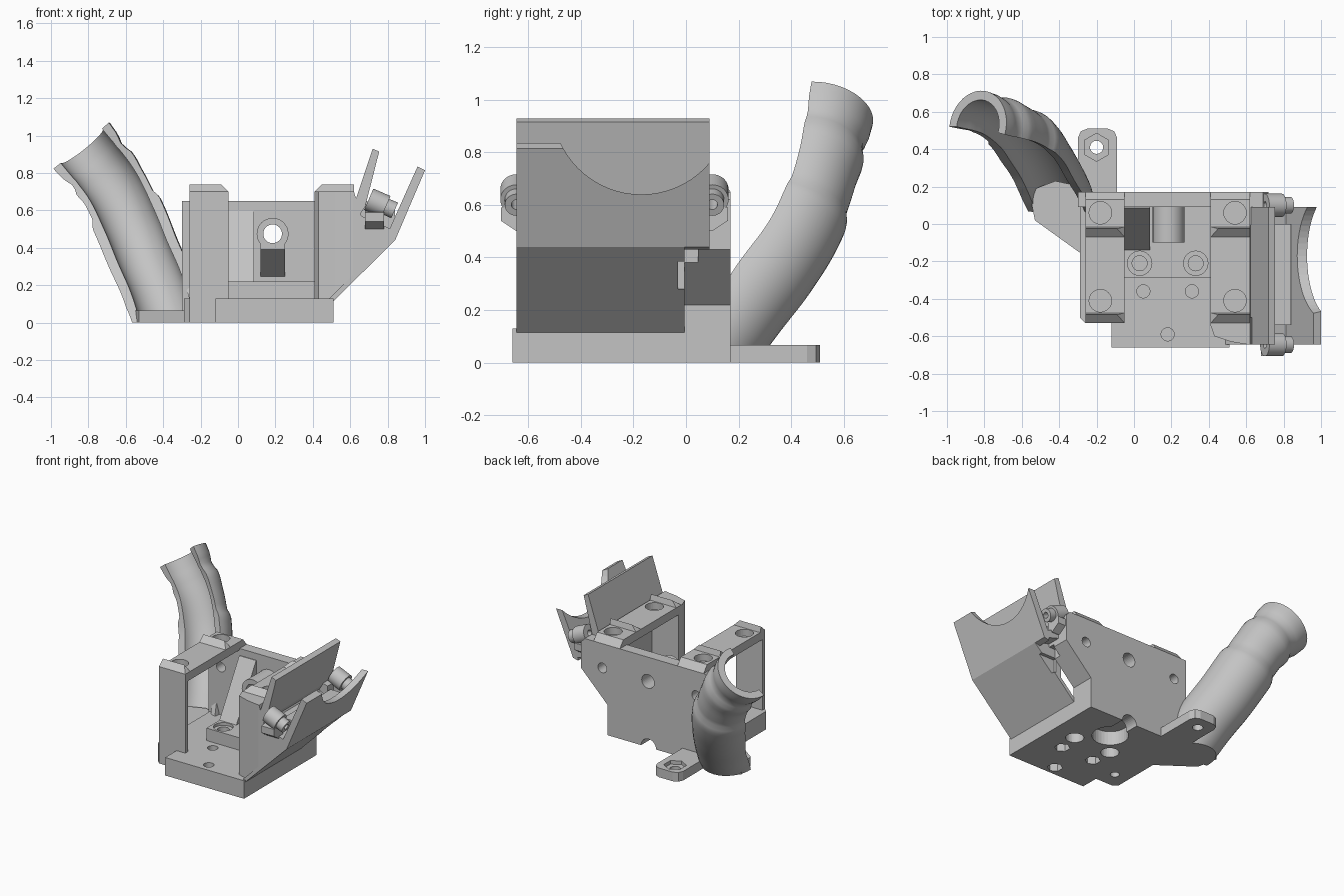
import bpy, bmesh, math
from mathutils import Vector, Matrix

if "Cube" in bpy.data.objects:
    bpy.data.objects.remove(bpy.data.objects["Cube"])

grey = bpy.data.materials.new("plain grey")
grey.use_nodes = True
COLOUR = (0.55, 0.55, 0.55, 1)
grey.diffuse_color = COLOUR
grey.node_tree.nodes["Principled BSDF"].inputs["Base Color"].default_value = COLOUR


def make(name, bm):
    bmesh.ops.recalc_face_normals(bm, faces=bm.faces)
    mesh = bpy.data.meshes.new(name)
    bm.to_mesh(mesh)
    bm.free()
    mesh.materials.append(grey)
    obj = bpy.data.objects.new(name, mesh)
    bpy.context.scene.collection.objects.link(obj)
    return obj


def prism(name, pts, axis, lo, hi):
    """Extrude a 2D outline along the given axis."""
    place = {"x": lambda a, b, c: (c, a, b),
             "y": lambda a, b, c: (a, c, b),
             "z": lambda a, b, c: (a, b, c)}[axis]
    bm = bmesh.new()
    face = bm.faces.new([bm.verts.new(place(a, b, lo)) for a, b in pts])
    ext = bmesh.ops.extrude_face_region(bm, geom=[face])["geom"]
    move = Vector(place(0, 0, hi - lo))
    bmesh.ops.translate(bm, vec=move, verts=[v for v in ext if isinstance(v, bmesh.types.BMVert)])
    return make(name, bm)


def box(name, x0, x1, y0, y1, z0, z1):
    return prism(name, [(x0, y0), (x1, y0), (x1, y1), (x0, y1)], "z", z0, z1)


def rod(name, centre, direction, r, length, sides=32):
    bm = bmesh.new()
    rot = Vector(direction).to_track_quat("Z", "Y").to_matrix().to_4x4()
    bmesh.ops.create_cone(bm, cap_ends=True, segments=sides, radius1=r, radius2=r,
                          depth=length, matrix=Matrix.Translation(centre) @ rot)
    return make(name, bm)


def cut(obj, cutters):
    for c in cutters:
        mod = obj.modifiers.new("cut", "BOOLEAN")
        mod.operation, mod.solver, mod.object = "DIFFERENCE", "EXACT", c
    bpy.context.view_layer.update()
    dg = bpy.context.evaluated_depsgraph_get()
    mesh = bpy.data.meshes.new_from_object(obj.evaluated_get(dg))
    obj.modifiers.clear()
    obj.data = mesh
    for c in cutters:
        bpy.data.objects.remove(c)


def smooth(obj):
    bpy.ops.object.select_all(action="DESELECT")
    obj.select_set(True)
    bpy.context.view_layer.objects.active = obj
    bpy.ops.object.shade_smooth_by_angle(angle=math.radians(35))


UP, BACK = (0, 0, 1), (0, 1, 0)

# Base plate with blind screw holes, nut pockets and the nozzle opening
base = prism("base_plate", [(-.29, .17), (-.29, -.5), (-.26, -.53), (-.12, -.53),
                            (-.12, -.66), (.51, -.66), (.51, .17)], "z", 0, .13)
tools = []
for x, y in [(.05, -.36), (.31, -.36), (.18, -.59)]:
    tools += [rod("cutter", (x, y, .13), UP, .035, .08),
              rod("cutter", (x, y, 0), UP, .052, .14, 6)]
tools += [rod("cutter", (x, -.21, 0), UP, .06, .16) for x in (.03, .33)]
tools += [rod("cutter", (-.18, -.41, 0), UP, .03, .1),
          rod("cutter", (.17, -.04, 0), UP, .12, .2),
          rod("cutter", (.18, .1, 0), BACK, .06, .3)]
cut(base, tools)

# Back plate
back = prism("back_plate", [(-.3, 0), (.51, 0), (.51, .22), (.72, .43), (.72, .62), (.69, .65),
                            (-.3, .65)], "y", .09, .17)
cut(back, [rod("cutter", (x, .15, .475), BACK, r, .3)
           for x, r in [(-.2, .035), (.185, .05), (.55, .035)]]
    + [rod("cutter", (.18, .1, 0), BACK, .06, .3)])

# Central block with two bored seats, slanted rib and hollow boss
block = box("centre_block", -.05, .41, -.29, .09, .125, .22)
cut(block, [rod("cutter", (x, -.21, .2), UP, .04, .4) for x in (.03, .33)]
    + [rod("cutter", (x, -.21, .22), UP, .065, .04) for x in (.03, .33)])
prism("slanted_rib", [(.1, .6), (.085, .6), (-.14, .22), (.1, .22)], "x", -.05, .085)
boss = rod("hollow_boss", (.185, 0, .475), BACK, .085, .2)
cut(boss, [rod("cutter", (.185, 0, .475), BACK, .05, .5)])
prism("boss_support", [(-.1, .42), (-.1, .39), (.1, .24), (.1, .42)], "x", .12, .25)

# Side frames: top bar with screw holes, sloped rear end and bevelled lips
for side, x0, x1, hole_x in [("right", -.26, -.05, -.18), ("left", .41, .62, .54)]:
    bar = prism(side + "_top_bar", [(-.53, .64), (-.53, .7), (.13, .7), (.17, .65),
                                    (.16, .64)], "x", x0, x1)
    cut(bar, [rod("cutter", (hole_x, y, .7), UP, .06, .1) for y in (-.41, .06)])
    inset0, inset1 = (0, .04) if side == "right" else (.04, 0)
    for y in (-.53, -.07):
        lip = prism(side + "_lip", [(y, .7), (y + .045, .74), (y + .055, .7)], "x", x0, x1)
        for v in lip.data.vertices:
            if v.co.z > .72:
                v.co.x += inset0 if v.co.x < (x0 + x1) / 2 else -inset1
box("right_front_post", -.26, -.05, -.53, -.5, 0, .7)

# Left housing: hollow, with a flared front wall
front = prism("left_front_wall", [(.41, .12), (.505, .12), (.66, .27), (.66, .57), (.62, .7),
                                  (.41, .7)], "y", -.645, -.5)
cut(front, [prism("cutter", [(.35, -.7), (.62, -.7), (.62, -.646), (.52, -.63), (.43, -.6),
                             (.405, -.53), (.35, -.53)], "z", 0, 1)])
duct = prism("left_duct", [(.48, .12), (.505, .11), (.84, .44), (.82, .5), (.66, .57),
                           (.62, .65), (.62, .26)], "y", -.645, -.005)
cut(duct, [box("cutter", .66, 1, -.03, .05, .28, .385)])
flank = prism("left_flank", [(.46, .12), (.51, .12), (.51, .22), (.72, .43), (.72, .62),
                             (.62, .65), (.62, .39), (.46, .24)], "y", -.006, .1)
cut(flank, [box("cutter", .67, 1, -.05, .045, .34, .45)])
prism("channel_floor", [(.7, .48), (.84, .44), (.82, .5), (.66, .57), (.64, .53)],
      "y", -.645, .09)
panel = prism("outer_panel", [(.8, .43), (.84, .44), (1, .815), (.96, .835), (.81, .5)],
              "y", -.645, .09)
cut(panel, [rod("cutter", (.97, -.17, .98), (1, 0, 0), .34, .26, 64)])
prism("inner_panel", [(.61, .6), (.64, .56), (.68, .62), (.755, .915), (.72, .93)],
      "y", -.645, .09)

# Pivot lugs at both ends of the channel, each with a narrower cap
TILT = (.92, 0, -.4)
for y, inner in [(-.645, -.6), (.1, .06)]:
    for name, x, z, r, length in [("pivot_lug", .745, .64, .062, .1),
                                  ("pivot_cap", .81, .612, .045, .06)]:
        part = rod(name, (x, y, z), TILT, r, length)
        cut(part, [rod("cutter", (.76, y, .635), TILT, .02, .3)])
        smooth(part)
    tip = y + (-.06 if y < 0 else .06)
    prism("lug_support", [(tip, .59), (inner, .6), (inner, .5), (y, .5), (tip, .54)],
          "x", .68, .78)
box("channel_pad", .74, .84, -.54, 0, .5, .6)

# Rear mounting tab with nut pocket
tab = prism("mounting_tab", [(-.3, .1), (-.3, .46), (-.285, .495), (-.25, .51), (-.14, .51),
                             (-.105, .495), (-.09, .46), (-.09, .1)], "z", 0, .066)
cut(tab, [rod("cutter", (-.2, .41, 0), UP, .035, .4),
          rod("cutter", (-.2, .41, .07), UP, .075, .06, 6)])

# Foot under the half pipe
prism("pipe_foot", [(-.28, -.16), (-.53, .02), (-.56, .17), (-.5, .2), (-.42, .23), (-.28, .2)],
      "z", 0, .066)

# Ribbed half pipe swept along a curved path, open to the front
PATH = [Vector(p) for p in [(-.36, .0, -.12), (-.39, .08, .06), (-.44, .19, .22),
                            (-.51, .31, .38), (-.58, .41, .55), (-.68, .48, .75),
                            (-.835, .52, .945)]]
RIBS = [(0, .17), (.25, .195), (.6, .2), (.7, .2), (.73, .18), (.82, .18), (.87, .19),
        (.91, .17), (.95, .19), (1, .195)]
BORE, OVERLAP = .145, .22


def path_at(t):
    f = min(max(t, 0), 1) * (len(PATH) - 1)
    i = min(int(f), len(PATH) - 2)
    u = f - i
    p1, p2 = PATH[i], PATH[i + 1]
    p0 = PATH[i - 1] if i else p1 * 2 - p2
    p3 = PATH[i + 2] if i + 2 < len(PATH) else p2 * 2 - p1
    return 0.5 * (2 * p1 + (p2 - p0) * u + (2 * p0 - 5 * p1 + 4 * p2 - p3) * u ** 2
                  + (3 * p1 - p0 - 3 * p2 + p3) * u ** 3)


def radius_at(t):
    for (a, ra), (b, rb) in zip(RIBS, RIBS[1:]):
        if t <= b:
            return ra + (rb - ra) * (t - a) / (b - a)


bm = bmesh.new()
rings, STEPS, ARC = [], 48, 22
angles = [-OVERLAP + (math.pi + OVERLAP) * k / ARC for k in range(ARC + 1)]
for s in range(STEPS + 1):
    t = s / STEPS
    p = path_at(t)
    d = (path_at(t + .01) - path_at(t - .01)).normalized()
    across = Vector((d.z, 0, -d.x)).normalized()
    out = d.cross(across).normalized()
    r = radius_at(t)
    loop = [(r, a) for a in angles] + [(min(BORE, r - .03), a) for a in reversed(angles)]
    rings.append([bm.verts.new(p + across * q * math.cos(a) + out * q * math.sin(a))
                  for q, a in loop])
for ra, rb in zip(rings, rings[1:]):
    for k in range(len(ra)):
        j = (k + 1) % len(ra)
        bm.faces.new((ra[k], ra[j], rb[j], rb[k]))
for ring in (rings[0], rings[-1]):
    for k in range(ARC):
        bm.faces.new((ring[k], ring[k + 1], ring[-k - 2], ring[-k - 1]))
# Trim the pipe flush with the ground
bmesh.ops.bisect_plane(bm, geom=bm.verts[:] + bm.edges[:] + bm.faces[:], plane_co=(0, 0, 0),
                       plane_no=(0, 0, 1), clear_inner=True)
bmesh.ops.holes_fill(bm, edges=[e for e in bm.edges if e.is_boundary])
smooth(make("half_pipe", bm))
smooth(boss)
